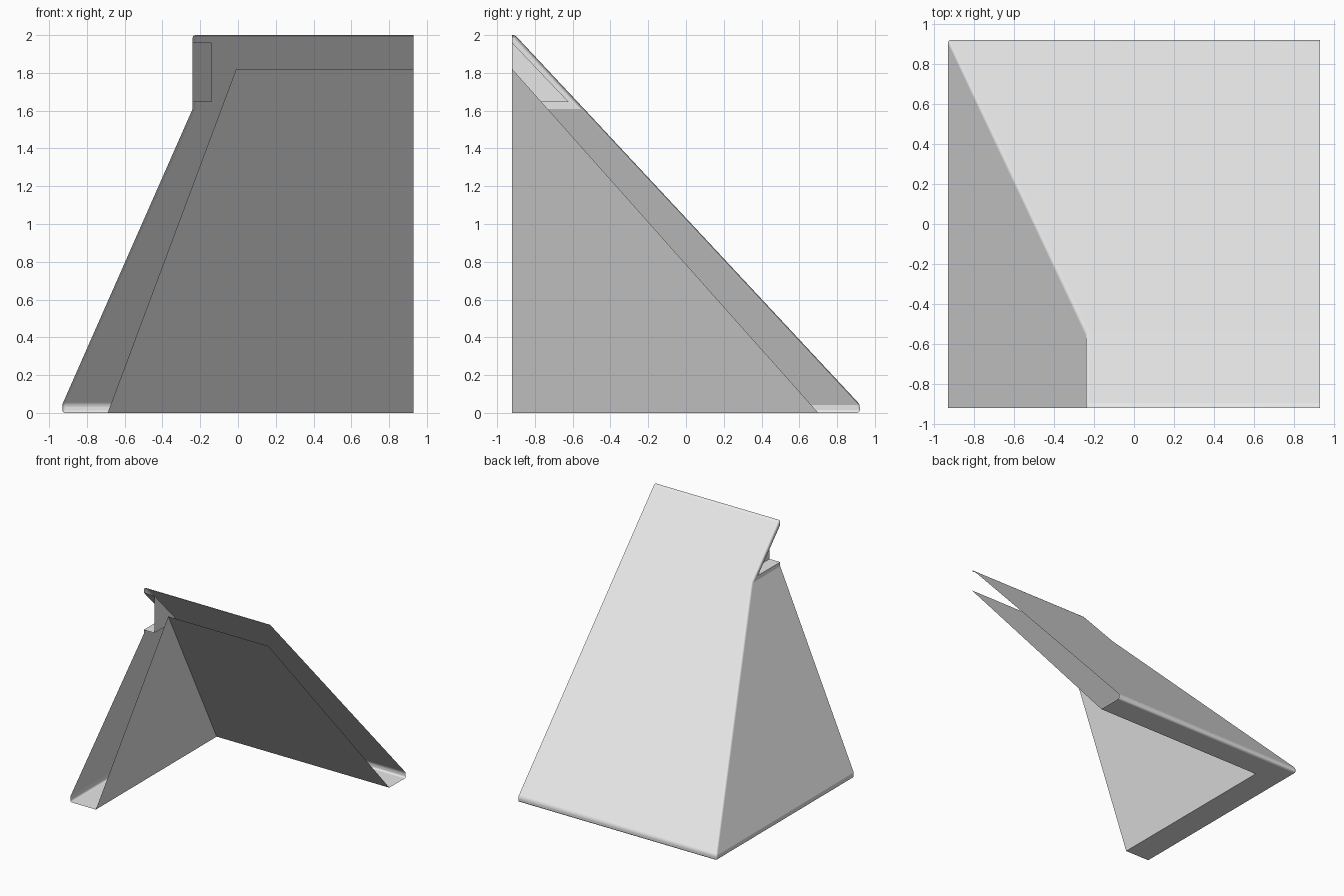
import bpy, bmesh

cube = bpy.data.objects.get("Cube")
if cube:
    bpy.data.objects.remove(cube, do_unlink=True)

LEFT, FRONT = 0.93, -0.92      # open ends of the roof corner
WALL, RECESS = -0.24, -0.14    # overhang edge and back of its recess

grey = bpy.data.materials.new("light grey")
grey.use_nodes = True
grey.diffuse_color = (0.8, 0.8, 0.8, 1)
grey.node_tree.nodes["Principled BSDF"].inputs["Base Color"].default_value = (0.8, 0.8, 0.8, 1)


def face(bm, points):
    bm.faces.new([bm.verts.new(p) for p in points])


def finish(name, bm, bevel=0):
    """Weld the faces, round the hard edges and make the object."""
    bmesh.ops.remove_doubles(bm, verts=bm.verts, dist=0.0005)
    if bevel:
        hard = [e for e in bm.edges
                if len(e.link_faces) == 2 and e.calc_face_angle() > 0.5]
        result = bmesh.ops.bevel(bm, geom=hard, offset=bevel, segments=3,
                                 profile=0.5, affect='EDGES', clamp_overlap=True)
        for f in result["faces"]:
            f.smooth = True
    mesh = bpy.data.meshes.new(name)
    bm.to_mesh(mesh)
    bm.free()
    mesh.materials.append(grey)
    obj = bpy.data.objects.new(name, mesh)
    bpy.context.collection.objects.link(obj)
    return obj


def loft_corner(bm, levels):
    """Join L-shaped levels, each given by its corner point (x, y, z)."""
    for low, high in zip(levels, levels[1:]):
        a, b = [[(x, FRONT, z), (x, y, z), (LEFT, y, z)] for x, y, z in (low, high)]
        for i in range(2):
            face(bm, (a[i], b[i], b[i + 1], a[i + 1]))


inner_foot = (-0.69, 0.70, 0)
hip_top = (WALL, -0.54, 1.61)

# Inner skin of the roof
bm = bmesh.new()
loft_corner(bm, [(-0.01, FRONT, 1.82), inner_foot])
finish("inner_roof", bm)

# Outer skin with its underside and eaves
bm = bmesh.new()
loft_corner(bm, [inner_foot, (-0.93, 0.92, 0), (-0.93, 0.92, 0.045), hip_top])

# Upper slope and ridge lip
slope = [(-0.54, 1.61), (-0.905, 2.0), (FRONT, 2.0)]
for (y0, z0), (y1, z1) in zip(slope, slope[1:]):
    face(bm, ((WALL, y0, z0), (WALL, y1, z1), (LEFT, y1, z1), (LEFT, y0, z0)))

# Upright edge around the recess
notch = [(FRONT, 1.645), (-0.62, 1.645), (FRONT, 1.96)]
face(bm, [(WALL, y, z) for y, z in [(FRONT, 1.61)] + notch + slope[::-1]])
finish("outer_roof", bm, bevel=0.014)

# Recess below the overhang: floor, ceiling and back wall
bm = bmesh.new()
sill, inside, lip = notch
for (y0, z0), (y1, z1) in ((inside, sill), (lip, inside)):
    face(bm, ((WALL, y0, z0), (WALL, y1, z1), (RECESS, y1, z1), (RECESS, y0, z0)))
face(bm, [(RECESS, y, z) for y, z in (sill, lip, inside)])
finish("overhang_recess", bm)
